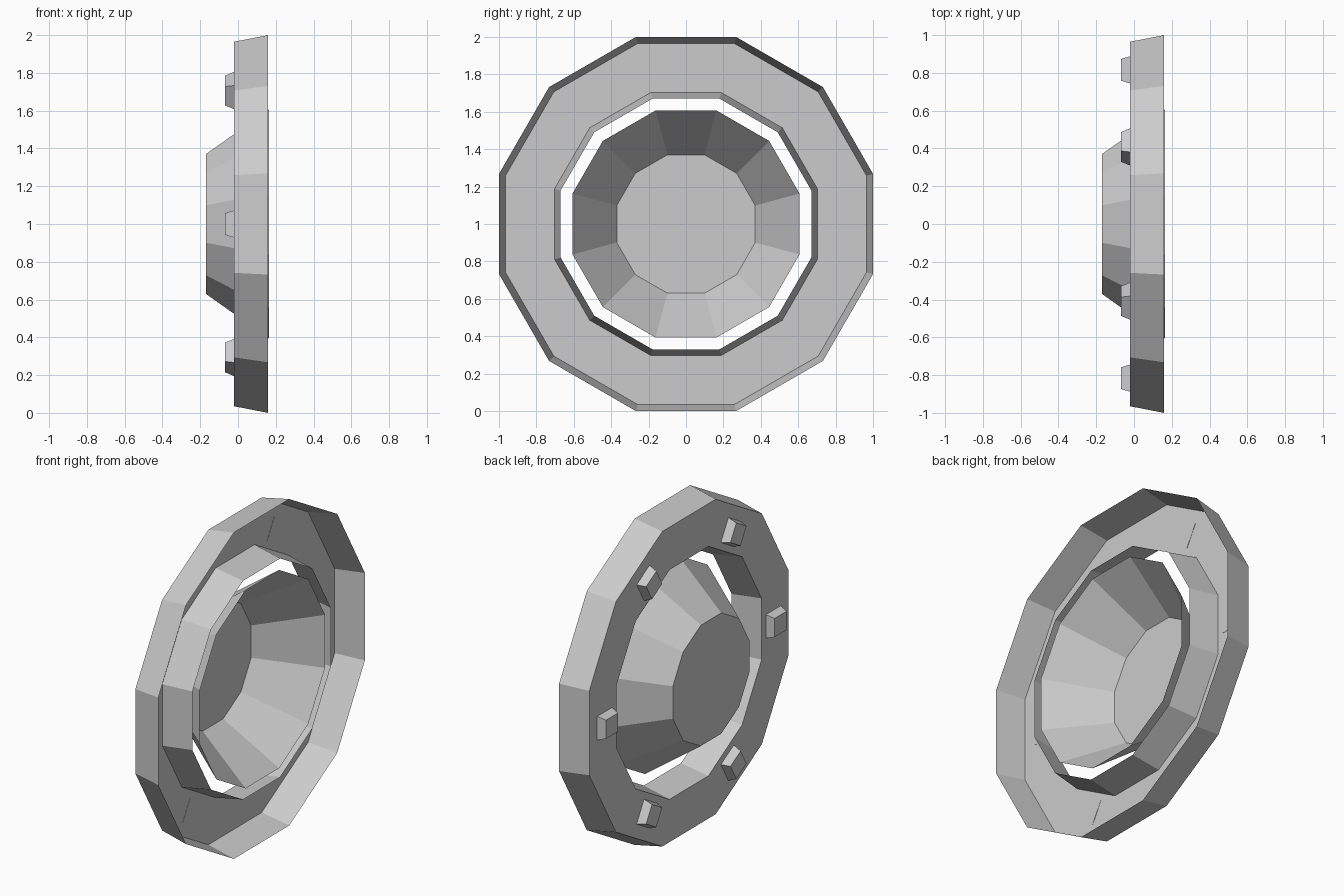
import bpy, math
from mathutils import Matrix, Vector

if "Cube" in bpy.data.objects:
    bpy.data.objects.remove(bpy.data.objects["Cube"])

SIDES = 12
CENTRE = Vector((0, 0, 1))


def add_mesh(name, verts, faces):
    me = bpy.data.meshes.new(name)
    me.from_pydata([tuple(v) for v in verts], [], faces)
    me.update()
    ob = bpy.data.objects.new(name, me)
    bpy.context.collection.objects.link(ob)
    return ob


def loft(name, profile, n=SIDES, cap_end=False):
    """Sweep (x, apothem) points round the x axis as an n-sided shell."""
    verts, faces = [], []
    for x, apothem in profile:
        r = apothem / math.cos(math.pi / n)
        for i in range(n):
            a = 2 * math.pi * (i + 0.5) / n
            verts.append(CENTRE + Vector((x, r * math.cos(a), r * math.sin(a))))
    for k in range(len(profile) - 1):
        for i in range(n):
            j = (i + 1) % n
            faces.append((k * n + i, (k + 1) * n + i, (k + 1) * n + j, k * n + j))
    if cap_end:
        k = (len(profile) - 1) * n
        faces.append(tuple(range(k + n - 1, k - 1, -1)))
    return add_mesh(name, verts, faces)


# Outer ring: thin channel open toward +x
loft("outer_ring", [(0.16, 1.0), (-0.02, 0.965), (-0.02, 0.703), (0.16, 0.67)])

# Bowl: thin cone with a flat disc at the bottom
loft("bowl", [(0.165, 0.607), (-0.17, 0.37)], cap_end=True)

# Six tapered pegs on the back face of the ring
for i in range(6):
    rot = Matrix.Rotation(i * math.pi / 3, 3, 'X')
    verts = []
    for x, h in ((-0.018, 0.073), (-0.07, 0.057)):
        for sy, sz in ((-1, -1), (1, -1), (1, 1), (-1, 1)):
            verts.append(CENTRE + rot @ Vector((x, 0.816 + sy * h, sz * h)))
    faces = [(0, 1, 2, 3), (7, 6, 5, 4)]
    faces += [(k, k + 4, (k + 1) % 4 + 4, (k + 1) % 4) for k in range(4)]
    add_mesh(f"back_peg_{i + 1}", verts, faces)
